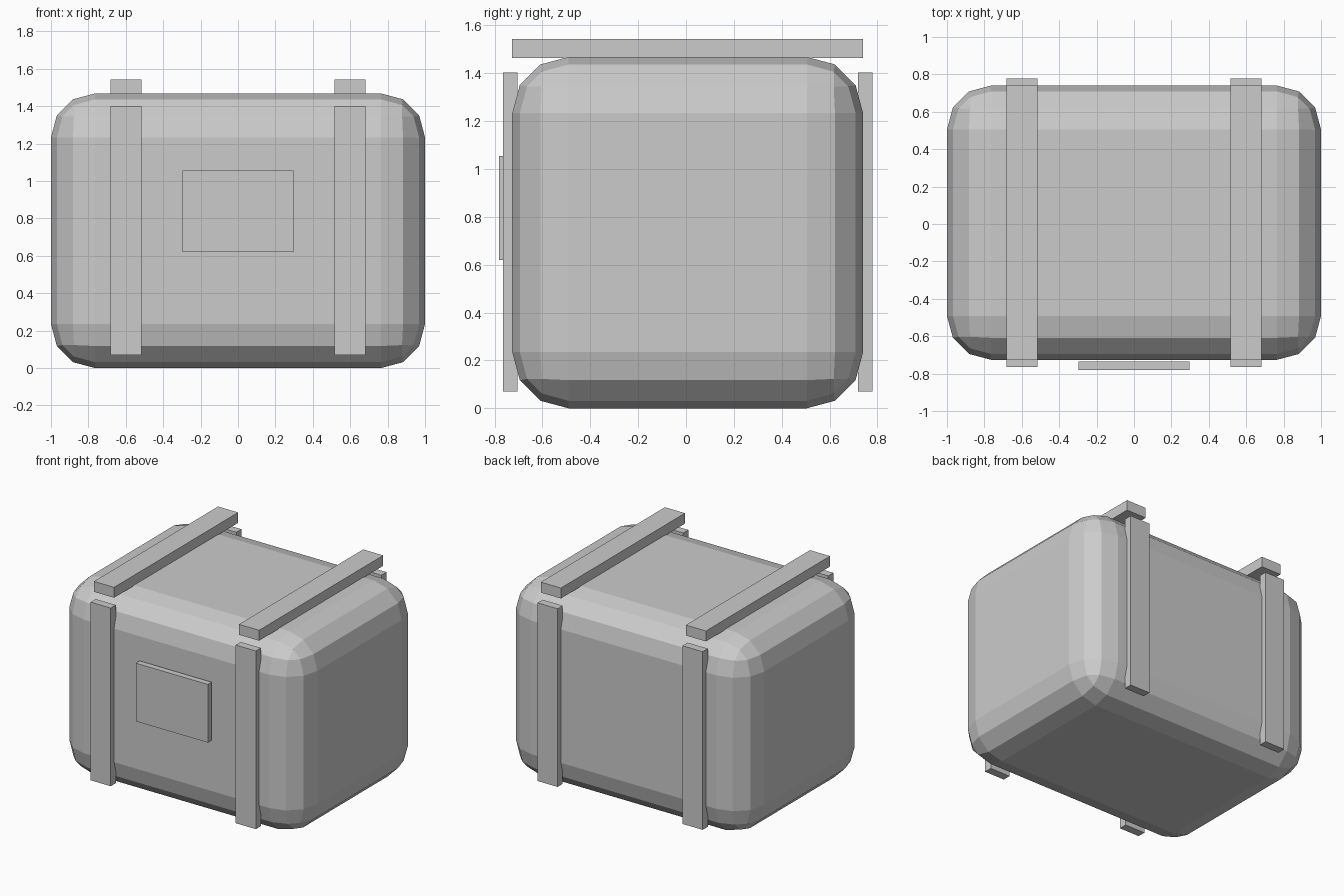
import bpy
import bmesh

cube = bpy.data.objects.get("Cube")
if cube:
    bpy.data.objects.remove(cube, do_unlink=True)

# One plain grey for the whole case
grey = bpy.data.materials.new("plain_grey")
grey.use_nodes = True
colour = (0.6, 0.6, 0.6, 1)
grey.diffuse_color = colour
grey.node_tree.nodes["Principled BSDF"].inputs["Base Color"].default_value = colour


def box(name, low, high):
    """Flat-shaded box between two opposite corners."""
    mesh = bpy.data.meshes.new(name)
    bm = bmesh.new()
    bmesh.ops.create_cube(bm, size=1)
    for v in bm.verts:
        v.co = [a + (c + 0.5) * (b - a) for a, b, c in zip(low, high, v.co)]
    bm.to_mesh(mesh)
    bm.free()
    mesh.materials.append(grey)
    obj = bpy.data.objects.new(name, mesh)
    bpy.context.collection.objects.link(obj)
    return obj


# Rounded body
body = box("case_body", (-1, -0.726, 0), (1, 0.74, 1.468))
bevel = body.modifiers.new("rounded_edges", 'BEVEL')
bevel.width = 0.235
bevel.segments = 3
bevel.limit_method = 'NONE'

# Straps on both sides: over the top, down the front and down the back
for side, x in (("left", 0.6), ("right", -0.6)):
    a, b = x - 0.083, x + 0.083
    box(side + "_top_strap", (a, -0.726, 1.464), (b, 0.74, 1.542))
    box(side + "_front_strap", (a, -0.765, 0.07), (b, -0.705, 1.402))
    box(side + "_back_strap", (a, 0.718, 0.07), (b, 0.779, 1.402))

# Panel standing just off the front
box("front_panel", (-0.298, -0.781, 0.62), (0.298, -0.736, 1.055))
